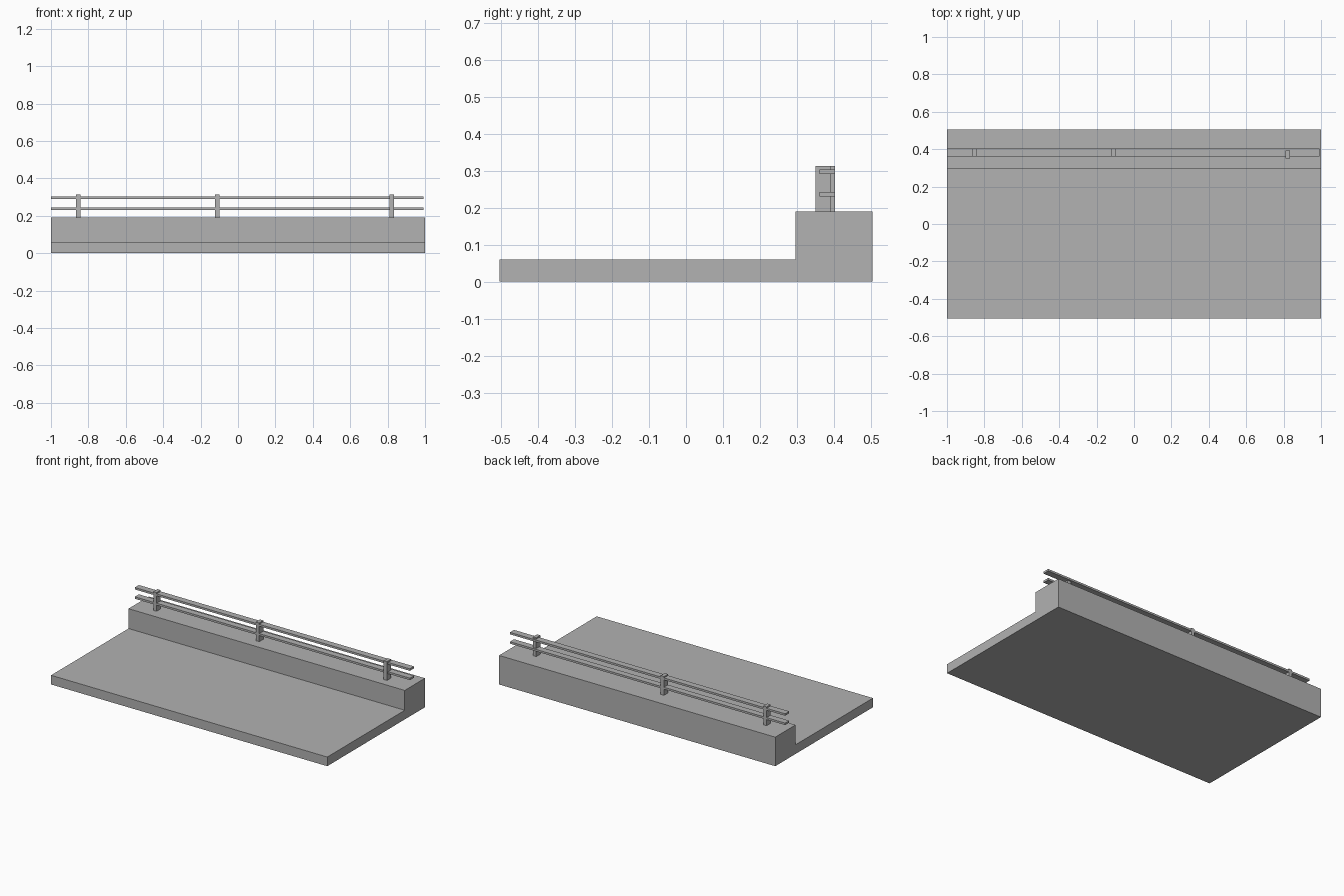
import bpy
import bmesh

if "Cube" in bpy.data.objects:
    bpy.data.objects.remove(bpy.data.objects["Cube"], do_unlink=True)

GREY = (0.445, 0.445, 0.445, 1.0)
grey = bpy.data.materials.new("concrete_grey")
grey.use_nodes = True
grey.diffuse_color = GREY
grey.node_tree.nodes["Principled BSDF"].inputs["Base Color"].default_value = GREY


def extrude_profile(name, profile, x0, x1):
    """Sweep a (y, z) profile along x from x0 to x1."""
    bm = bmesh.new()
    face = bm.faces.new([bm.verts.new((x0, y, z)) for y, z in profile])
    swept = bmesh.ops.extrude_face_region(bm, geom=[face])
    verts = [v for v in swept["geom"] if isinstance(v, bmesh.types.BMVert)]
    bmesh.ops.translate(bm, verts=verts, vec=(x1 - x0, 0, 0))
    bmesh.ops.recalc_face_normals(bm, faces=bm.faces)
    mesh = bpy.data.meshes.new(name)
    bm.to_mesh(mesh)
    bm.free()
    mesh.materials.append(grey)
    obj = bpy.data.objects.new(name, mesh)
    bpy.context.collection.objects.link(obj)
    return obj


def box(name, x, y, z):
    """Box from (low, high) pairs on each axis."""
    return extrude_profile(
        name, [(y[0], z[0]), (y[1], z[0]), (y[1], z[1]), (y[0], z[1])], *x)


# Low slab with a raised ledge along the back
FRONT, STEP, BACK = -0.505, 0.296, 0.505
SLAB, LEDGE = 0.06, 0.19
extrude_profile("stepped_base", [
    (FRONT, 0), (BACK, 0), (BACK, LEDGE),
    (STEP, LEDGE), (STEP, SLAB), (FRONT, SLAB)], -1, 1)

# Two long flat rails
RAIL_Y = (0.361, 0.403)
for name, z in (("lower_rail", 0.23), ("upper_rail", 0.291)):
    box(name, (-1, 0.992), RAIL_Y, (z, z + 0.013))

# Three posts, the last one set slightly forward
for name, x, shift in (("right_post", -0.854, 0),
                       ("middle_post", -0.111, 0),
                       ("left_post", 0.822, -0.011)):
    box(name, (x - 0.012, x + 0.012),
        (RAIL_Y[0] + shift, RAIL_Y[1] + shift), (LEDGE, 0.313))
